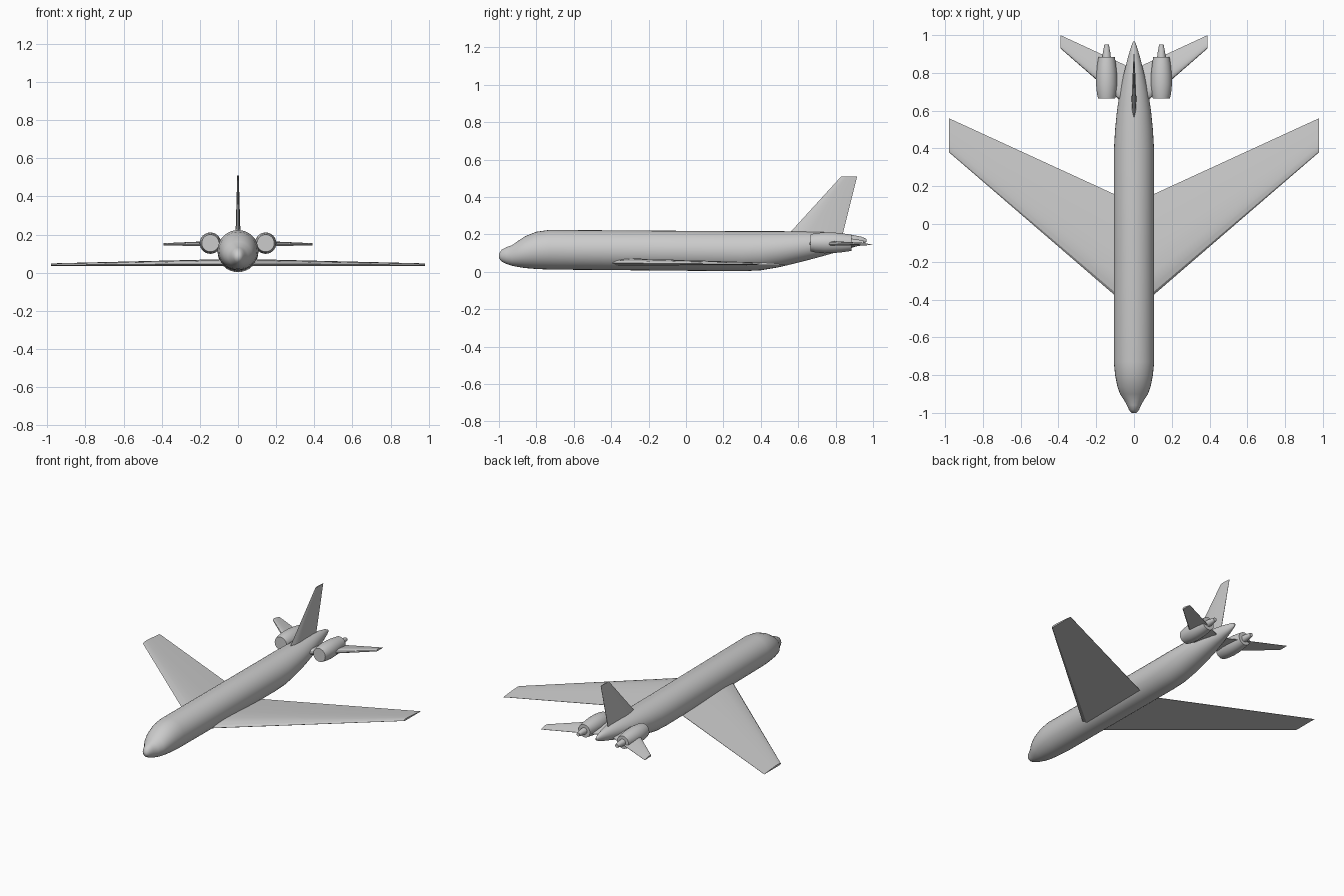
import bpy, bmesh, math
from mathutils import Vector

cube = bpy.data.objects.get("Cube")
if cube:
    bpy.data.objects.remove(cube, do_unlink=True)

grey = bpy.data.materials.new("light_grey")
grey.use_nodes = True
COLOUR = (0.6, 0.6, 0.6, 1)
grey.diffuse_color = COLOUR
grey.node_tree.nodes["Principled BSDF"].inputs["Base Color"].default_value = COLOUR


def loft(name, rings, angle):
    """Skin a list of closed rings and cap both ends."""
    bm = bmesh.new()
    rows = [[bm.verts.new(p) for p in ring] for ring in rings]
    for a, b in zip(rows, rows[1:]):
        for i in range(len(a)):
            j = (i + 1) % len(a)
            bm.faces.new((a[i], a[j], b[j], b[i]))
    bm.faces.new(rows[0])
    bm.faces.new(rows[-1])
    bmesh.ops.recalc_face_normals(bm, faces=bm.faces)
    mesh = bpy.data.meshes.new(name)
    bm.to_mesh(mesh)
    bm.free()
    mesh.materials.append(grey)
    obj = bpy.data.objects.new(name, mesh)
    bpy.context.collection.objects.link(obj)
    bpy.ops.object.select_all(action='DESELECT')
    obj.select_set(True)
    bpy.context.view_layer.objects.active = obj
    bpy.ops.object.shade_smooth_by_angle(angle=math.radians(angle))
    return obj


def oval(x, y, z, rx, rz, n=32):
    turns = [2 * math.pi * i / n for i in range(n)]
    return [Vector((x + rx * math.cos(t), y, z + rz * math.sin(t))) for t in turns]


def wing_section(x, front, back, low, high):
    """Flat-bottomed section, thickest near the front."""
    shape = [(0, .35), (.03, .7), (.1, .92), (.22, 1), (.45, .8), (.75, .42),
             (1, .08), (1, 0), (.5, 0), (.06, 0)]
    return [Vector((x, front + u * (back - front), low + v * (high - low)))
            for u, v in shape]


# Fuselage: y, half width, bottom, top
stations = [(-1, .012, .072, .096), (-.985, .026, .055, .118),
            (-.96, .037, .042, .132), (-.93, .054, .032, .142),
            (-.9, .074, .026, .164), (-.86, .088, .020, .190),
            (-.8, .1, .015, .214), (-.73, .107, .012, .224),
            (.3, .107, .003, .217), (.4, .106, .008, .217),
            (.5, .1, .025, .217), (.6, .09, .049, .216),
            (.7, .075, .075, .214), (.8, .053, .103, .209),
            (.88, .033, .126, .199), (.94, .015, .146, .187),
            (.965, .005, .160, .175)]
loft("fuselage", [oval(0, y, (lo + hi) / 2, w, (hi - lo) / 2)
                  for y, w, lo, hi in stations], 50)

# Tail fin
fin = []
for z, front, back, half in ((.17, .52, .83, .014), (.51, .83, .915, .004)):
    outline = [(0, 0), (.12, .7), (.35, 1), (1, .1), (1, -.1), (.35, -1), (.12, -.7)]
    fin.append([Vector((v * half, front + u * (back - front), z)) for u, v in outline])
loft("tail_fin", fin, 25)

# Paired parts, left is +x
for side, s in (("left", 1), ("right", -1)):
    loft(side + "_wing", [wing_section(0, -.465, .11, .034, .073),
                          wing_section(s * .98, .38, .56, .036, .049)], 25)
    loft(side + "_tailplane", [wing_section(0, .59, .82, .137, .172),
                               wing_section(s * .39, .93, 1, .143, .155)], 25)
    pod = [(.665, .045), (.69, .051), (.74, .056), (.79, .055), (.84, .050), (.885, .043)]
    loft(side + "_engine", [oval(s * .145, y, .155, r, r) for y, r in pod], 40)
    cone = [(.87, .023), (.9, .021), (.95, .012)]
    loft(side + "_exhaust_cone", [oval(s * .145, y, .155, r, r, 20) for y, r in cone], 40)
